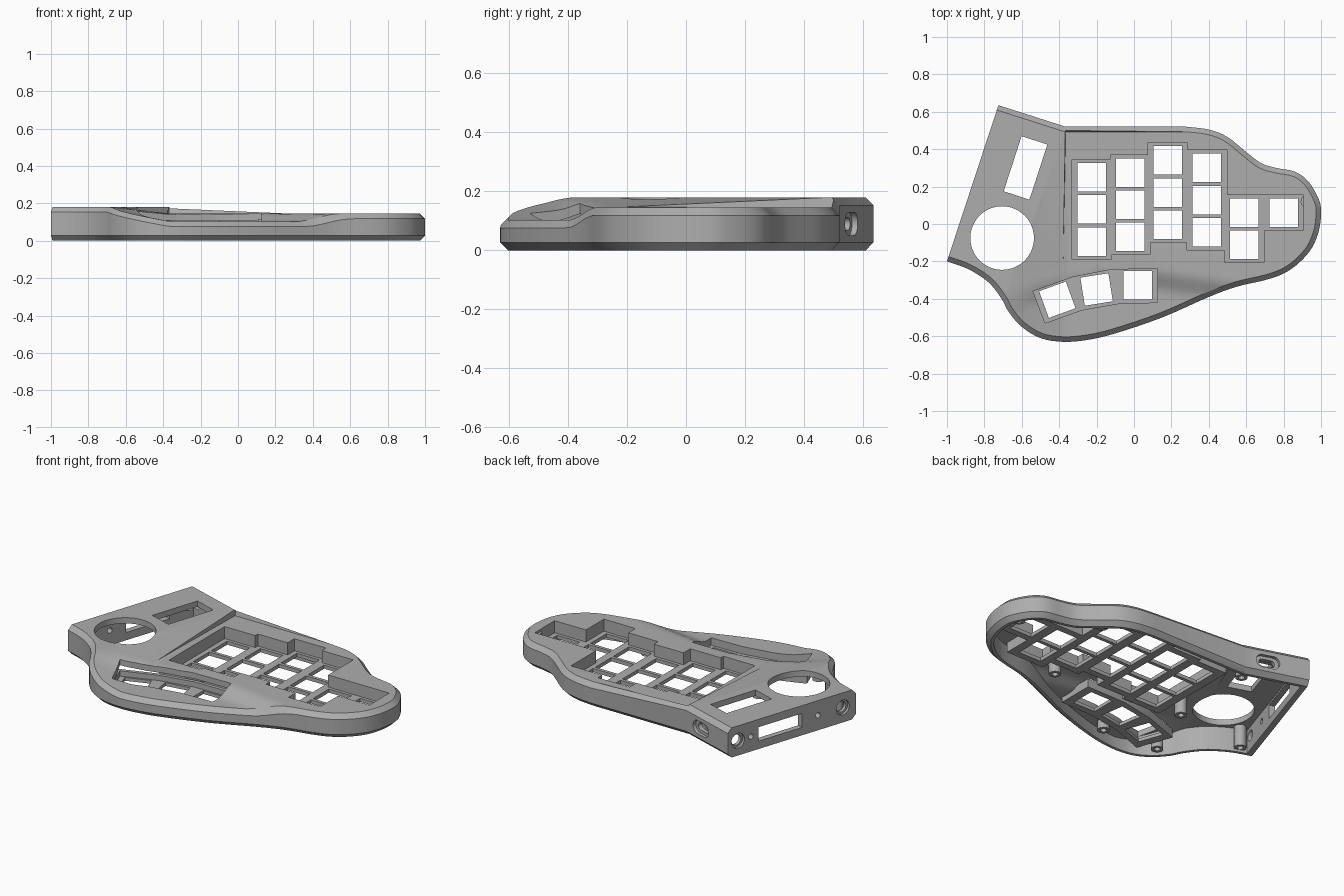
import bpy, bmesh, math
from mathutils import Vector, geometry

if "Cube" in bpy.data.objects:
    bpy.data.objects.remove(bpy.data.objects["Cube"], do_unlink=True)

# One grey plastic
grey = bpy.data.materials.new("grey_plastic")
grey.use_nodes = True
grey.diffuse_color = (0.42, 0.42, 0.42, 1)
grey.node_tree.nodes["Principled BSDF"].inputs["Base Color"].default_value = (0.42, 0.42, 0.42, 1)

TOP, RAISE, DIP, CHAMFER = 0.145, 0.035, 0.042, 0.027
BLOCK_BACK, BLOCK_FRONT = Vector((-0.365, 0.5)), Vector((-0.69, -0.39))
CORNERS = [(-0.725, 0.635), (-0.365, 0.52)]
CURVE = [(0.28, 0.52), (0.4, 0.505), (0.5, 0.465), (0.6, 0.385), (0.68, 0.325), (0.76, 0.3),
         (0.86, 0.28), (0.93, 0.23), (0.98, 0.15), (1, 0.08), (0.99, -0.03), (0.95, -0.13),
         (0.88, -0.21), (0.8, -0.265), (0.7, -0.3), (0.55, -0.335), (0.4, -0.39), (0.15, -0.5),
         (-0.1, -0.585), (-0.25, -0.62), (-0.38, -0.63), (-0.5, -0.61), (-0.6, -0.55),
         (-0.67, -0.47), (-0.705, -0.405), (-0.76, -0.33), (-0.82, -0.28), (-0.9, -0.235), (-1, -0.2)]
DIP_LINE = [(-1.1, -0.38), (-0.72, -0.38), (-0.5, -0.3), (-0.1, -0.23), (0.13, -0.24), (0.6, -0.31), (1.1, -0.5)]


def smooth_path(pts, steps=4):
    """Catmull-Rom through the points."""
    p = [Vector(q) for q in pts]
    p = [2 * p[0] - p[1]] + p + [2 * p[-1] - p[-2]]
    out = []
    for a, b, c, d in zip(p, p[1:], p[2:], p[3:]):
        for k in range(steps):
            t = k / steps
            out.append(0.5 * (2 * b + (c - a) * t + (2 * a - 5 * b + 4 * c - d) * t * t
                              + (3 * b - a - 3 * c + d) * t ** 3))
    return out + [p[-2]]


def inset(pts, d, last):
    """Inset a clockwise loop; the closing edge has its own distance."""
    n, out = len(pts), []
    normals = []
    for i in range(n):
        e = (pts[(i + 1) % n] - pts[i]).normalized()
        normals.append(Vector((e.y, -e.x)))
    dist = [d] * (n - 1) + [last]
    for i in range(n):
        a, b, da, db = normals[i - 1], normals[i], dist[i - 1], dist[i]
        if da == db:
            v = (a + b) * da / (1 + a.dot(b))
        else:
            det = a.x * b.y - a.y * b.x
            v = Vector((da * b.y - db * a.y, db * a.x - da * b.x)) / det
        out.append(pts[i] + v)
    return out


def height(p):
    """Top surface: flat deck, scooped thumb rest, raised block with a ramp."""
    for (x0, y0), (x1, y1) in zip(DIP_LINE, DIP_LINE[1:]):
        if x0 <= p.x <= x1:
            edge = y0 + (y1 - y0) * (p.x - x0) / (x1 - x0)
    t = min(1, max(0, (edge - p.y) / 0.13))
    z = TOP - DIP * t * t * (3 - 2 * t)
    f = (p.y - BLOCK_FRONT.y) / (BLOCK_BACK.y - BLOCK_FRONT.y)
    xe = BLOCK_FRONT.x + f * (BLOCK_BACK.x - BLOCK_FRONT.x)
    if p.x <= xe + 1e-4:
        return TOP + RAISE
    r = min(1, max(0, (BLOCK_BACK.x - p.x) / max(BLOCK_BACK.x - xe, 1e-3)))
    return z + (TOP + RAISE - z) * r


def slab(name, loop, top, bottom, extra_loop=None):
    """Closed solid over a loop with free top and bottom height functions."""
    verts, edges = [], []
    for ring in [loop] + ([extra_loop] if extra_loop else []):
        s = len(verts)
        verts += ring
        edges += [(s + i, s + (i + 1) % len(ring)) for i in range(len(ring))]
    s = len(verts)
    verts += [BLOCK_BACK, BLOCK_FRONT + Vector((0.004, 0.01)), Vector((BLOCK_BACK.x, -0.28))]
    edges += [(s, s + 1), (s, s + 2)]
    verts += [Vector((-0.72 + 0.031 * i, -0.6 + 0.027 * j)) for i in range(45) for j in range(15)]
    co, _, faces, *_ = geometry.delaunay_2d_cdt(verts, edges, [], 1, 1e-4)
    bm = bmesh.new()
    used = {i for f in faces for i in f}
    hi = {i: bm.verts.new((*co[i], top(co[i]))) for i in used}
    lo = {i: bm.verts.new((*co[i], bottom(co[i]))) for i in used}
    sides = {(f[k - 1], f[k]) for f in faces for k in range(len(f))}
    for f in faces:
        bm.faces.new([hi[i] for i in f])
        bm.faces.new([lo[i] for i in reversed(f)])
    for a, b in sides:
        if (b, a) not in sides:
            bm.faces.new([hi[b], hi[a], lo[a], lo[b]])
    return finish(name, bm)


def finish(name, bm):
    bmesh.ops.recalc_face_normals(bm, faces=bm.faces)
    me = bpy.data.meshes.new(name)
    bm.to_mesh(me)
    bm.free()
    me.materials.append(grey)
    ob = bpy.data.objects.new(name, me)
    bpy.context.collection.objects.link(ob)
    return ob


def prism(bm, pts, z0, z1):
    low = [bm.verts.new((x, y, z0)) for x, y in pts]
    high = [bm.verts.new((x, y, z1)) for x, y in pts]
    bm.faces.new(low)
    bm.faces.new(high)
    for i in range(len(pts)):
        bm.faces.new([low[i - 1], low[i], high[i], high[i - 1]])


def rect(x, y, w, h, turn=0):
    c, s = math.cos(math.radians(turn)), math.sin(math.radians(turn))
    return [(x + c * a * w / 2 - s * b * h / 2, y + s * a * w / 2 + c * b * h / 2)
            for a, b in ((-1, -1), (1, -1), (1, 1), (-1, 1))]


def circle(x, y, r, n=32):
    return [(x + r * math.cos(2 * math.pi * i / n), y + r * math.sin(2 * math.pi * i / n)) for i in range(n)]


def combine(target, tool, op):
    m = target.modifiers.new("cut", "BOOLEAN")
    m.object, m.operation, m.solver = tool, op, "EXACT"
    bpy.context.view_layer.objects.active = target
    bpy.ops.object.modifier_apply(modifier=m.name)
    bpy.data.objects.remove(tool, do_unlink=True)


def stamp(target, shapes, z0, z1, op="DIFFERENCE"):
    bm = bmesh.new()
    for s in shapes:
        prism(bm, s, z0, z1)
    combine(target, finish("tool", bm), op)


def side_cut(target, start, end, shapes, depth):
    """Cut shapes, given in (along, up), into the wall from start to end."""
    a, b = Vector(start), Vector(end)
    u = (b - a).normalized()
    n = Vector((-u.y, u.x))
    bm = bmesh.new()
    for s in shapes:
        prism(bm, s, -depth, 0.05)
    for v in bm.verts:
        p = a + u * v.co.x + n * v.co.z
        v.co = (p.x, p.y, v.co.y)
    combine(target, finish("tool", bm), "DIFFERENCE")


# Chamfered body; the straight end panel stays square
outline = [Vector(c) for c in CORNERS] + smooth_path(CURVE)


def bevel_drop(p):
    best = 1
    for a, b in zip(outline, outline[1:]):
        q, t = geometry.intersect_point_line(p, a, b)
        q = a.lerp(b, min(1, max(0, t)))
        best = min(best, (p - q.to_2d()).length)
    return max(0, CHAMFER - best)


shell = slab("case_shell", outline, lambda p: height(p) - bevel_drop(p), bevel_drop,
             inset(outline, CHAMFER, 0))

# Hollow underside
cavity = slab("cavity", inset(outline, 0.045, 0.035), lambda p: height(p) - 0.035, lambda p: -0.05)
combine(shell, cavity, "DIFFERENCE")

# Key wells: column centre x, highest key y, number of keys
COLUMNS = [(-0.225, 0.25, 3), (-0.02, 0.275, 3), (0.18, 0.34, 3), (0.39, 0.3, 3), (0.59, 0.06, 2), (0.8, 0.06, 1)]
PITCH, KEY = 0.172, 0.152
wells = [(x, y - PITCH * (n - 1) / 2, 0.212, 0.19 + PITCH * (n - 1)) for x, y, n in COLUMNS]
thumb = [Vector(p) for p in ((-0.54, -0.36), (-0.33, -0.285), (-0.12, -0.243), (0.125, -0.24),
                             (0.125, -0.42), (-0.08, -0.425), (-0.28, -0.46), (-0.475, -0.53))]
for x, y, w, h in wells:
    stamp(shell, [rect(x, y, w + 0.045, h + 0.045)], 0.05, 0.13, "UNION")
stamp(shell, [inset(thumb, -0.022, -0.022)], 0.038, 0.09, "UNION")
for x, y, w, h in wells:
    stamp(shell, [rect(x, y, w, h)], 0.072, 0.3)
stamp(shell, [thumb], 0.058, 0.3)

# Key holes, dial hole and display window
keys = [rect(x, y - PITCH * k, KEY, KEY) for x, y, n in COLUMNS for k in range(n)]
keys += [rect(0.02, -0.328, KEY, KEY), rect(-0.2, -0.35, KEY, KEY, 9), rect(-0.41, -0.405, KEY, KEY, 20)]
stamp(shell, keys + [circle(-0.705, -0.075, 0.17, 64), rect(-0.58, 0.3, 0.145, 0.31, -18)], -0.1, 0.3)

# End panel openings: recessed jacks, slot, screw holes
END = ((-1, -0.2), CORNERS[0])
side_cut(shell, *END, [circle(0.09, 0.09, 0.045), circle(0.81, 0.09, 0.045)], 0.015)
side_cut(shell, *END, [circle(0.09, 0.09, 0.032), circle(0.81, 0.09, 0.032), circle(0.26, 0.09, 0.016),
                       circle(0.72, 0.09, 0.016), rect(0.52, 0.09, 0.3, 0.085)], 0.08)


# Rounded socket in the back wall
def stadium(x, z, half, r):
    c = circle(0, 0, r)
    return [(x + a + math.copysign(half, a), z + b) for a, b in c if abs(a) > 1e-5]


side_cut(shell, *CORNERS, [stadium(0.245, 0.09, 0.03, 0.04)], 0.02)
side_cut(shell, *CORNERS, [stadium(0.245, 0.09, 0.025, 0.022)], 0.08)

# Screw posts under the deck
parts = [shell]
for i, (x, y) in enumerate([(0.925, 0.12), (0.4, -0.2), (-0.2, -0.5), (-0.56, -0.47), (-0.42, -0.1),
                            (-0.9, -0.165), (-0.41, 0.43), (0.53, 0.36)]):
    bm = bmesh.new()
    prism(bm, circle(x, y, 0.034, 24), 0.015, height(Vector((x, y))) - 0.015)
    post = finish(f"screw_post_{i + 1}", bm)
    stamp(post, [circle(x, y, 0.017, 24)], -0.05, 0.07)
    parts.append(post)

for ob in parts:
    bpy.ops.object.select_all(action="DESELECT")
    ob.select_set(True)
    bpy.context.view_layer.objects.active = ob
    bpy.ops.object.shade_smooth_by_angle(angle=math.radians(25))
